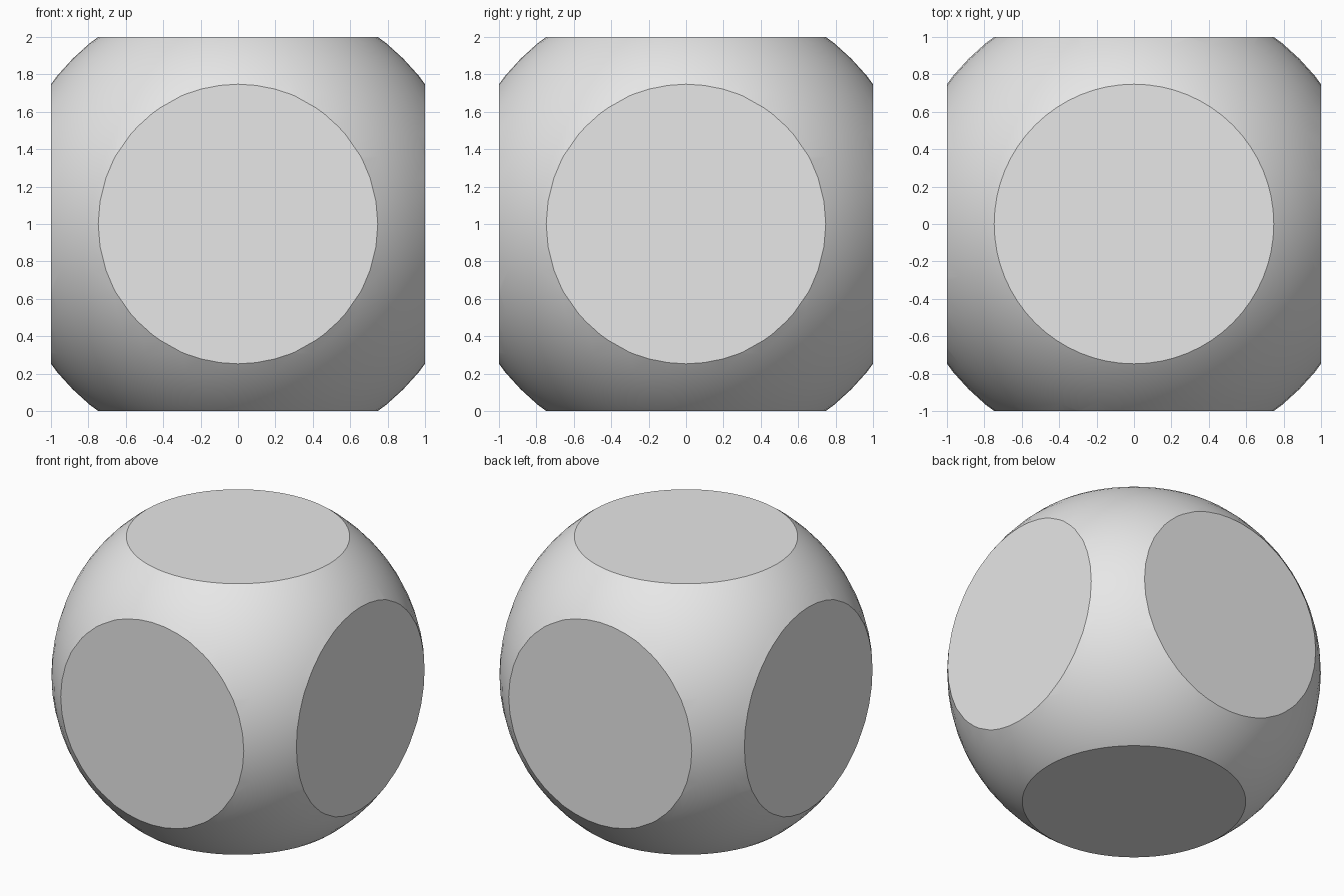
import bpy
import bmesh
from mathutils import Vector

RADIUS = 1.25   # sphere radius
HALF = 1.0      # distance from centre to each flat cap

cube = bpy.data.objects.get("Cube")
if cube:
    bpy.data.objects.remove(cube, do_unlink=True)

# Plain grey material
grey = bpy.data.materials.new("light_grey")
grey.use_nodes = True
colour = (0.8, 0.8, 0.8, 1.0)
grey.diffuse_color = colour
grey.node_tree.nodes["Principled BSDF"].inputs["Base Color"].default_value = colour

# Rounded body
bm = bmesh.new()
bmesh.ops.create_uvsphere(bm, u_segments=64, v_segments=32, radius=RADIUS)
for face in bm.faces:
    face.smooth = True

# Six flat circular caps, one sliced along each axis direction
for axis in range(3):
    for side in (-1, 1):
        normal = Vector((0, 0, 0))
        normal[axis] = side
        bmesh.ops.bisect_plane(
            bm, geom=bm.verts[:] + bm.edges[:] + bm.faces[:], dist=1e-5,
            plane_co=normal * HALF, plane_no=normal, clear_outer=True)
        rim = [e for e in bm.edges if e.is_boundary]
        caps = bmesh.ops.edgeloop_fill(bm, edges=rim)["faces"]
        for cap in caps:
            cap.smooth = False
            for edge in cap.edges:
                edge.smooth = False

bmesh.ops.recalc_face_normals(bm, faces=bm.faces[:])
bmesh.ops.translate(bm, verts=bm.verts[:], vec=(0, 0, HALF))

mesh = bpy.data.meshes.new("rounded_cube_body")
bm.to_mesh(mesh)
bm.free()
mesh.materials.append(grey)
body = bpy.data.objects.new("rounded_cube_body", mesh)
bpy.context.collection.objects.link(body)
